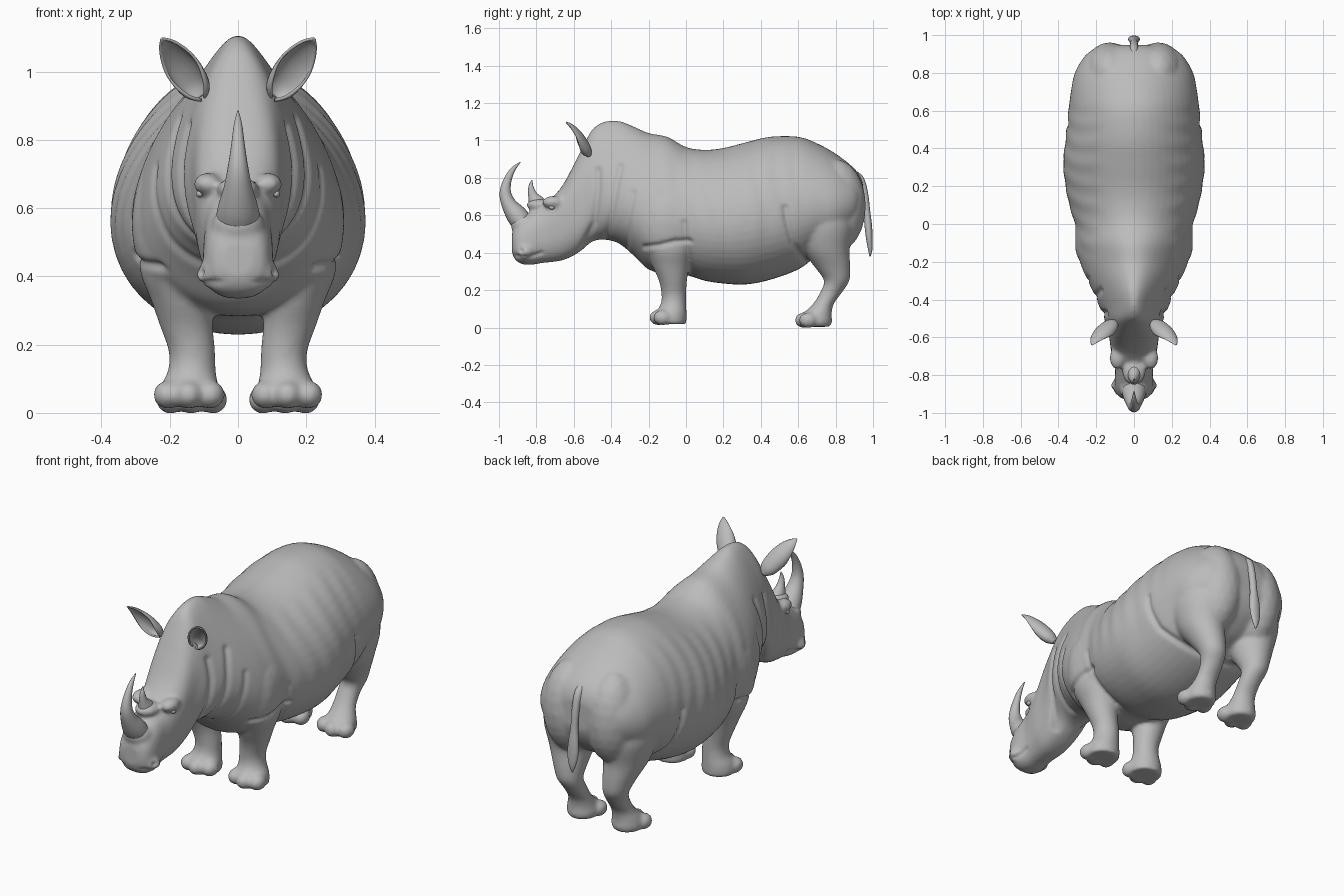
import bpy
import bmesh
import math
from mathutils import Vector, Matrix

cube = bpy.data.objects.get("Cube")
if cube:
    bpy.data.objects.remove(cube, do_unlink=True)


def make_material(name, colour):
    mat = bpy.data.materials.new(name)
    mat.use_nodes = True
    mat.diffuse_color = colour
    mat.node_tree.nodes["Principled BSDF"].inputs["Base Color"].default_value = colour
    return mat


hide = make_material("grey hide", (0.5, 0.5, 0.5, 1))


def fade(value, low, high):
    t = min(max((value - low) / (high - low), 0), 1)
    return t * t * (3 - 2 * t)


def spline(rows, steps=4):
    """Smooth curve through rows of numbers."""
    out = []
    for i in range(len(rows) - 1):
        quad = [rows[max(i - 1, 0)], rows[i], rows[i + 1], rows[min(i + 2, len(rows) - 1)]]
        for k in range(steps):
            t = k / steps
            out.append([0.5 * (2 * b + (c - a) * t + (2 * a - 5 * b + 4 * c - d) * t * t
                               + (3 * b - a - 3 * c + d) * t ** 3) for a, b, c, d in zip(*quad)])
    return out + [list(rows[-1])]


def loft(bm, rows, axis=None, sides=32):
    """Skin rings (x, y, z, side radius, other radius, taper, squareness) along a path."""
    rows = spline([list(r) + [0] * (7 - len(r)) for r in rows])
    rings = []
    for i, (x, y, z, rx, ru, taper, square) in enumerate(rows):
        tangent = axis
        if axis is None:
            tangent = Vector(rows[min(i + 1, len(rows) - 1)][:3]) - Vector(rows[max(i - 1, 0)][:3])
        up = Vector((1, 0, 0)).cross(tangent).normalized()
        ring = []
        for k in range(sides):
            a = math.tau * k / sides
            c, s = (math.copysign(abs(f) ** (1 - square), f) for f in (math.cos(a), math.sin(a)))
            offset = Vector((rx * c * (1 - taper * s), 0, 0)) + up * ru * s
            ring.append(bm.verts.new(Vector((x, y, z)) + offset))
        rings.append(ring)
    for lower, upper in zip(rings, rings[1:]):
        for k in range(sides):
            n = (k + 1) % sides
            bm.faces.new((lower[k], lower[n], upper[n], upper[k]))
    bm.faces.new(rings[0])
    bm.faces.new(rings[-1])


def ellipsoid(bm, centre, radii):
    matrix = Matrix.Translation(centre) @ Matrix.Diagonal((*radii, 1))
    bmesh.ops.create_icosphere(bm, subdivisions=3, radius=1, matrix=matrix)


def finish(bm, name):
    bmesh.ops.recalc_face_normals(bm, faces=bm.faces)
    mesh = bpy.data.meshes.new(name)
    bm.to_mesh(mesh)
    bm.free()
    mesh.materials.append(hide)
    mesh.shade_smooth()
    obj = bpy.data.objects.new(name, mesh)
    bpy.context.collection.objects.link(obj)
    return obj


# Trunk, neck and head: y, top, bottom, half width, narrowing towards the top
TRUNK = [
    (-.93, .50, .40, .045, 0), (-.915, .54, .365, .078, .05), (-.88, .58, .34, .097, .08),
    (-.83, .62, .335, .102, .08), (-.77, .655, .345, .1, 0), (-.72, .69, .35, .11, -.08),
    (-.66, .76, .36, .123, -.05), (-.6, .87, .385, .131, 0), (-.55, .97, .42, .14, .12),
    (-.5, 1.06, .46, .153, .27), (-.44, 1.1, .47, .17, .42), (-.36, 1.105, .45, .2, .45),
    (-.28, 1.075, .385, .24, .38), (-.2, 1.04, .31, .275, .3), (-.1, 1.02, .285, .295, .25),
    (0, .965, .28, .31, .17), (.1, .95, .25, .34, .13), (.2, .96, .235, .36, .12),
    (.32, .99, .23, .372, .12), (.45, 1.02, .255, .36, .12), (.6, 1.02, .31, .345, .12),
    (.7, .985, .38, .332, .12), (.8, .93, .42, .312, .1), (.89, .86, .49, .26, .05),
    (.93, .81, .55, .2, 0), (.948, .76, .6, .12, 0)]
bm = bmesh.new()
loft(bm, [(0, y, (top + low) / 2, w, (top - low) / 2, taper, .22 * fade(-y, .46, .6))
          for y, top, low, w, taper in TRUNK], axis=Vector((0, 1, 0)), sides=48)
# Mounds that blend the horns into the snout
ellipsoid(bm, (0, -.87, .55), (.078, .068, .06))
ellipsoid(bm, (0, -.785, .655), (.062, .068, .036))

# Legs from sole to shoulder or hip: x, y, z, half width, half length
FRONT_LEG = [
    (.143, -.08, .018, .083, .08), (.143, -.085, .04, .09, .088), (.142, -.08, .08, .084, .083),
    (.135, -.067, .125, .07, .068), (.135, -.065, .18, .068, .066), (.15, -.07, .25, .077, .075),
    (.165, -.08, .33, .09, .1), (.18, -.085, .42, .108, .13), (.175, -.09, .54, .11, .14)]
HIND_LEG = [
    (.135, .695, .004, .07, .075), (.135, .693, .03, .083, .088), (.135, .703, .075, .075, .076),
    (.13, .734, .125, .061, .056), (.13, .777, .19, .059, .059), (.14, .806, .25, .067, .068),
    (.15, .785, .32, .085, .094), (.165, .745, .42, .115, .13), (.17, .735, .54, .14, .162),
    (.17, .73, .64, .13, .15)]
for side in (1, -1):
    for leg, sole in ((FRONT_LEG, .018), (HIND_LEG, .004)):
        loft(bm, [(side * x, *rest) for x, *rest in leg], axis=Vector((0, 0, 1)))
        # Three toes on each foot
        for dx, dy in ((-.063, -.04), (.002, -.062), (.064, -.04)):
            ellipsoid(bm, (side * (leg[1][0] + dx), leg[1][1] + dy, sole + .035), (.042, .05, .042))
    # Muscle masses, brow and nostril swellings
    ellipsoid(bm, (side * .172, -.1, .56), (.142, .17, .23))
    ellipsoid(bm, (side * .128, .8, .65), (.142, .162, .25))
    ellipsoid(bm, (side * .088, -.71, .67), (.042, .06, .034))
    ellipsoid(bm, (side * .078, -.86, .405), (.044, .046, .042))
body_cage = finish(bm, "body_cage")

# Fuse everything into one skin
remesh = body_cage.modifiers.new("fuse", "REMESH")
remesh.mode = "VOXEL"
remesh.voxel_size = 0.01
relax = body_cage.modifiers.new("relax", "SMOOTH")
relax.factor = 0.5
relax.iterations = 9
depsgraph = bpy.context.evaluated_depsgraph_get()
bm = bmesh.new()
bm.from_mesh(body_cage.evaluated_get(depsgraph).to_mesh())
bpy.data.objects.remove(body_cage, do_unlink=True)
bm.normal_update()

# Skin folds as (depth, width, path in y and z)
FOLDS = [
    (.012, .016, [(-.55, .43), (-.49, .56), (-.47, .74), (-.47, .84)]),
    (.01, .016, [(-.43, .45), (-.4, .6), (-.37, .78), (-.35, .86)]),
    (.007, .015, [(-.32, .4), (-.31, .58), (-.28, .72)]),
    (.012, .014, [(-.22, .43), (-.14, .44), (-.06, .46), (.02, .46)]),
    (.009, .016, [(.03, .3), (0, .45), (-.01, .56)]),
    (.012, .016, [(.64, .35), (.57, .45), (.54, .57), (.53, .64)]),
    (.008, .009, [(-.93, .385), (-.84, .375), (-.77, .4)])]


def path_distance(y, z, path):
    best = 9
    for (ay, az), (by, bz) in zip(path, path[1:]):
        ey, ez = by - ay, bz - az
        t = ((y - ay) * ey + (z - az) * ez) / (ey * ey + ez * ez)
        t = min(max(t, 0), 1)
        best = min(best, math.hypot(y - ay - t * ey, z - az - t * ez))
    return best


moves = []
for v in bm.verts:
    x, y, z = v.co
    push = 0
    for depth, width, path in FOLDS:
        push -= depth * math.exp(-(path_distance(y, z, path) / width) ** 2) * fade(abs(x), .02, .08)
    # Soft upright wrinkles along the flanks
    ribs = fade(abs(x), .12, .25) * fade(z, .42, .6) * fade(y, -.25, -.05) * (1 - fade(y, .5, .7))
    push += .0016 * ribs * math.sin(58 * y + 2 * math.sin(9 * z))
    # Nostril hollows
    push -= .018 * math.exp(-((Vector((abs(x), y, z)) - Vector((.108, -.88, .41))).length / .014) ** 2)
    moves.append(v.normal * push)
for v, move in zip(bm.verts, moves):
    v.co += move
finish(bm, "body")

# Horns and tail: swept tapering tubes
SWEEPS = {
    "front_horn": [(0, -.865, .55, .066, .055), (0, -.905, .6, .06, .056), (0, -.947, .66, .042, .04),
                   (0, -.966, .72, .03, .031), (0, -.955, .785, .02, .022),
                   (0, -.925, .845, .012, .013), (0, -.885, .885, .002, .002)],
    "rear_horn": [(0, -.78, .63, .045, .055), (0, -.8, .67, .036, .044),
                  (0, -.82, .71, .022, .025), (0, -.829, .755, .012, .013), (0, -.822, .79, .002, .002)],
    "tail": [(0, .87, .82, .022, .03), (0, .925, .795, .022, .025), (0, .955, .72, .02, .018),
             (0, .967, .62, .02, .018), (0, .974, .55, .028, .02), (0, .98, .48, .031, .018),
             (0, .985, .42, .02, .012), (0, .984, .38, .003, .003)]}
for name, rows in SWEEPS.items():
    bm = bmesh.new()
    loft(bm, rows, sides=20)
    finish(bm, name)

# Ears: cupped leaves opening forwards: distance along, radius, wrap angle
EAR = [(-.22, .014, 2.8), (-.05, .038, 2.5), (.18, .047, 2.1), (.42, .048, 1.6), (.65, .04, 1.3),
       (.85, .025, 1.1), (1, .003, 1)]
for side, label in ((1, "left"), (-1, "right")):
    base, tip = Vector((.125, -.54, .955)), Vector((.222, -.643, 1.095))
    along = (tip - base).normalized()
    opening = Vector((.2, -1, 0))
    opening = (opening - along * opening.dot(along)).normalized()
    across = along.cross(opening)
    bm = bmesh.new()
    grid = []
    for t, radius, wrap in spline(EAR):
        row = []
        for k in range(17):
            a = wrap * (k / 8 - 1)
            p = base.lerp(tip, t) + across * radius * math.sin(a) - opening * radius * .7 * math.cos(a)
            row.append(bm.verts.new((side * p.x, p.y, p.z)))
        grid.append(row)
    for r0, r1 in zip(grid, grid[1:]):
        for k in range(16):
            bm.faces.new((r0[k], r0[k + 1], r1[k + 1], r1[k]))
    ear = finish(bm, label + "_ear")
    shell = ear.modifiers.new("thickness", "SOLIDIFY")
    shell.thickness = 0.008
    shell.offset = 0
    # Eyes under the brows
    bm = bmesh.new()
    ellipsoid(bm, (side * .112, -.718, .642), (.011, .015, .011))
    finish(bm, label + "_eye")
